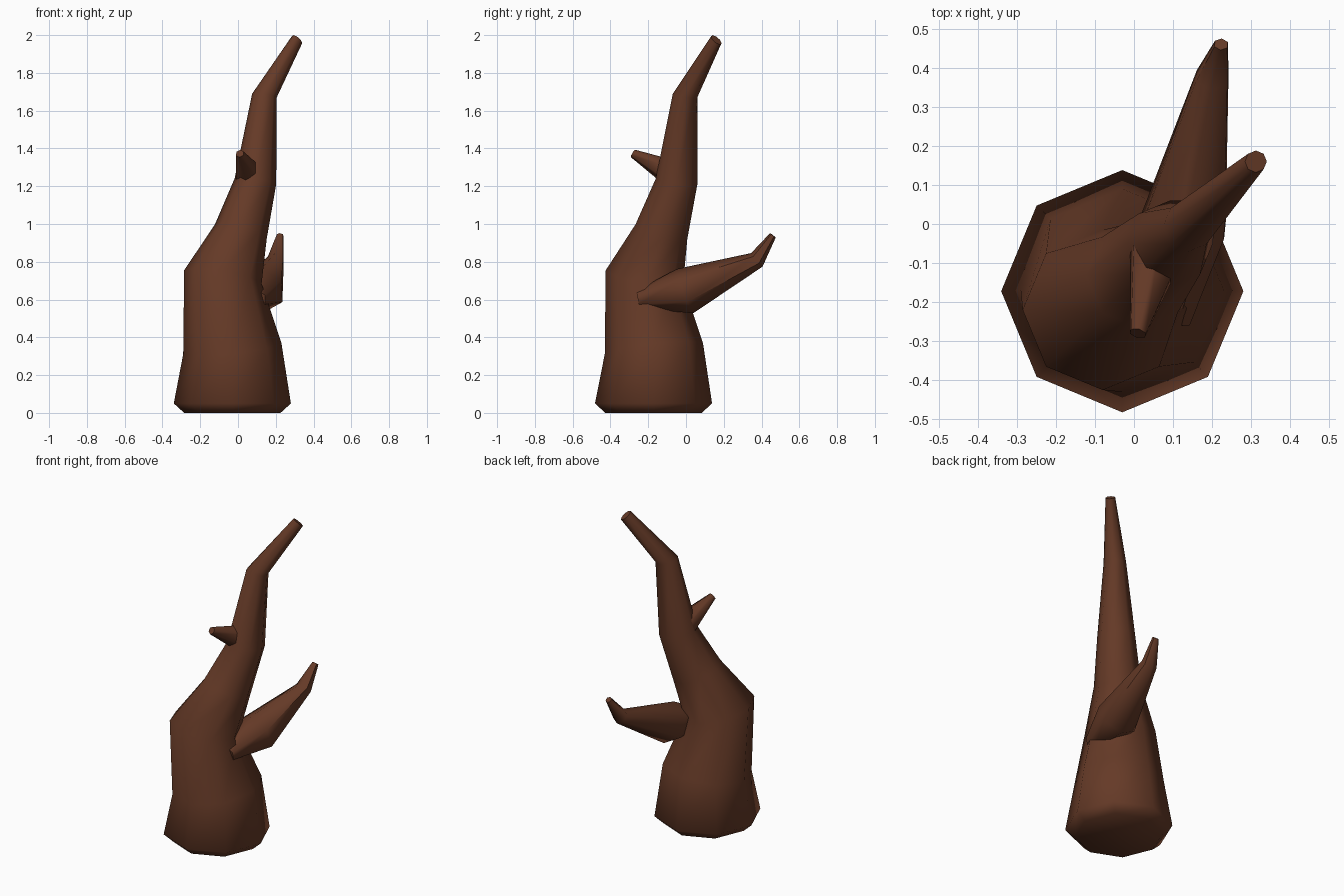
import bpy, bmesh, math
from mathutils import Vector

if "Cube" in bpy.data.objects:
    bpy.data.objects.remove(bpy.data.objects["Cube"])

bark = bpy.data.materials.new("dark_brown_bark")
bark.diffuse_color = (0.13, 0.042, 0.02, 1)
bark.use_nodes = True
bark.node_tree.nodes["Principled BSDF"].inputs["Base Color"].default_value = bark.diffuse_color


def loft(name, rings, angle):
    """Skin a list of equal-length point rings and cap both ends."""
    bm = bmesh.new()
    loops = [[bm.verts.new(p) for p in ring] for ring in rings]
    n = len(loops[0])
    for a, b in zip(loops, loops[1:]):
        for i in range(n):
            j = (i + 1) % n
            bm.faces.new((a[i], a[j], b[j], b[i]))
    bm.faces.new(loops[0][::-1])
    bm.faces.new(loops[-1])
    bmesh.ops.recalc_face_normals(bm, faces=bm.faces[:])
    me = bpy.data.meshes.new(name)
    bm.to_mesh(me)
    bm.free()
    me.materials.append(bark)
    ob = bpy.data.objects.new(name, me)
    bpy.context.collection.objects.link(ob)
    bpy.ops.object.select_all(action='DESELECT')
    ob.select_set(True)
    bpy.context.view_layer.objects.active = ob
    bpy.ops.object.shade_smooth_by_angle(angle=math.radians(angle))
    return ob


def trunk_ring(x, y, z, r, slope):
    """Octagon leaning along the x = y diagonal."""
    pts = []
    for i in range(8):
        a = i * math.pi / 4
        dx, dy = r * math.cos(a), r * math.sin(a)
        pts.append((x + dx, y + dy, z + slope * (dx + dy)))
    return pts


def branch_ring(centre, r, direction):
    """Hexagon square to the branch direction, one corner on top."""
    d = Vector(direction).normalized()
    side = d.cross(Vector((0, 0, 1))).normalized()
    up = side.cross(d)
    return [Vector(centre) + r * (side * math.cos(a) + up * math.sin(a))
            for a in (math.radians(30 + 60 * i) for i in range(6))]


# Bent trunk: x, y, z, radius, slope of each ring
loft("trunk", [trunk_ring(*r) for r in (
    (-0.03, -0.172, 0.0, 0.255, 0),
    (-0.03, -0.172, 0.05, 0.31, 0),
    (-0.03, -0.17, 0.34, 0.26, 0.11),
    (-0.08, -0.22, 0.72, 0.205, -0.17),
    (0.015, -0.13, 0.96, 0.137, -0.28),
    (0.092, -0.05, 1.225, 0.11, -0.14),
    (0.14, -0.005, 1.68, 0.065, -0.15),
    (0.312, 0.16, 1.975, 0.028, -0.63))], 60)

# Large branch growing towards the back
loft("large_branch", [branch_ring(*r) for r in (
    ((0.10, -0.25, 0.60), 0.05, (0.1, 1, 0.2)),
    ((0.125, -0.005, 0.645), 0.125, (0.1, 1, 0.38)),
    ((0.20, 0.375, 0.81), 0.047, (0.1, 1, 0.85)),
    ((0.223, 0.46, 0.94), 0.019, (0.1, 1, 1.3)))], 60)

# Small twig growing towards the front
loft("small_twig", [branch_ring(*r) for r in (
    ((0.058, -0.07, 1.265), 0.075, (-0.25, -1, 0.6)),
    ((0.01, -0.28, 1.373), 0.023, (-0.25, -1, 0.6)))], 60)
